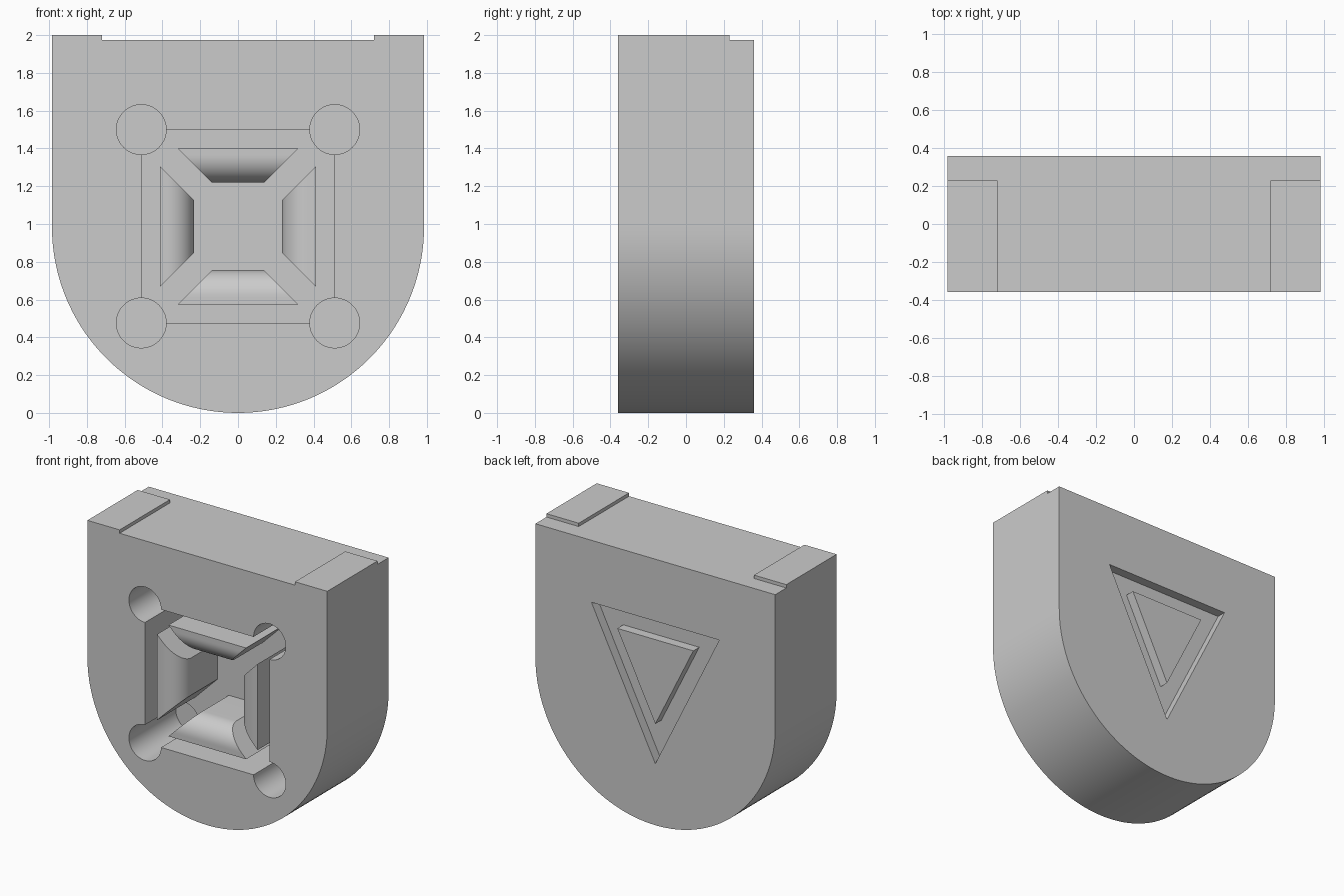
import bpy, bmesh
from math import sin, cos, pi

if "Cube" in bpy.data.objects:
    bpy.data.objects.remove(bpy.data.objects["Cube"])

R = 0.985        # half width of the body and radius of its round foot
MID = 0.988      # height of the socket centre
FRONT, BACK = -0.36, 0.36
FLOOR = 0.09     # depth of the socket floor

grey = bpy.data.materials.new("plain grey")
grey.use_nodes = True
grey.diffuse_color = (0.6, 0.6, 0.6, 1)
grey.node_tree.nodes["Principled BSDF"].inputs["Base Color"].default_value = (0.6, 0.6, 0.6, 1)


def make_object(name, bm):
    bmesh.ops.recalc_face_normals(bm, faces=bm.faces)
    mesh = bpy.data.meshes.new(name)
    bm.to_mesh(mesh)
    bm.free()
    mesh.materials.append(grey)
    obj = bpy.data.objects.new(name, mesh)
    bpy.context.collection.objects.link(obj)
    return obj


def prism(name, outline, y0, y1):
    """Extrude an (x, z) outline from y0 to y1."""
    bm = bmesh.new()
    face = bm.faces.new([bm.verts.new((x, y0, z)) for x, z in outline])
    new = bmesh.ops.extrude_face_region(bm, geom=[face])["geom"]
    verts = [v for v in new if isinstance(v, bmesh.types.BMVert)]
    bmesh.ops.translate(bm, verts=verts, vec=(0, y1 - y0, 0))
    return make_object(name, bm)


def arc(cx, cz, r, start, end, steps):
    angles = [start + (end - start) * i / steps for i in range(steps + 1)]
    return [(cx + r * cos(a), cz + r * sin(a)) for a in angles]


def box(x0, x1, z0, z1):
    return [(x0, z0), (x1, z0), (x1, z1), (x0, z1)]


def activate(obj):
    bpy.ops.object.select_all(action="DESELECT")
    obj.select_set(True)
    bpy.context.view_layer.objects.active = obj


def boolean(target, tool, operation="DIFFERENCE"):
    mod = target.modifiers.new("boolean", "BOOLEAN")
    mod.operation = operation
    mod.solver = "EXACT"
    mod.object = tool
    activate(target)
    bpy.ops.object.modifier_apply(modifier=mod.name)
    bpy.data.objects.remove(tool)


def smooth(obj):
    activate(obj)
    bpy.ops.object.shade_smooth_by_angle(angle=pi / 6)


# Body: flat top, straight sides, round foot
body = prism("body", arc(0, R, R, pi, 2 * pi, 72) + [(R, 1.975), (-R, 1.975)], FRONT, BACK)

# Square socket with a deeper round relief at each corner
half = 0.512
boolean(body, prism("socket_cutter", box(-half, half, MID - half, MID + half), FRONT - 0.1, FLOOR))
for sx in (-1, 1):
    for sz in (-1, 1):
        circle = arc(sx * half, MID + sz * half, 0.132, 0, 2 * pi, 48)[:-1]
        boolean(body, prism("relief_cutter", circle, FRONT - 0.1, FLOOR + 0.1))

# Triangular groove on the back, leaving a flush island
groove = prism("groove_cutter", [(-0.525, 1.515), (0.525, 1.515), (0, 0.457)], BACK - 0.07, BACK + 0.1)
island = prism("island_cutter", [(-0.312, 1.378), (0.312, 1.378), (0, 0.752)], BACK - 0.2, BACK + 0.2)
boolean(groove, island)
boolean(body, groove)
smooth(body)

# Raised pads on the top corners
for side, name in ((-1, "right_pad"), (1, "left_pad")):
    xs = sorted((side * 0.72, side * R))
    prism(name, box(xs[0], xs[1], 1.975, 2.0), FRONT, 0.23)

# Four mitred jaws with a rounded inner lip: (distance from centre, y)
INNER, OUTER, LIP = 0.232, 0.413, 0.145
lip = arc(INNER + LIP, FRONT + LIP, LIP, -pi / 2, -pi, 16)
profile = [(OUTER, FLOOR), (OUTER, FRONT)] + lip + [(INNER, FLOOR)]
for turn, name in enumerate(("top_jaw", "left_jaw", "bottom_jaw", "right_jaw")):
    c, s = round(cos(turn * pi / 2)), round(sin(turn * pi / 2))
    bm = bmesh.new()
    ends = []
    for side in (-1, 1):
        flat = [(side * (r - 0.094), r, y) for r, y in profile]
        ends.append([bm.verts.new((c * w + s * r, y, MID + c * r - s * w)) for w, r, y in flat])
        bm.faces.new(ends[-1])
    for i in range(len(profile)):
        j = (i + 1) % len(profile)
        bm.faces.new((ends[0][i], ends[0][j], ends[1][j], ends[1][i]))
    smooth(make_object(name, bm))
